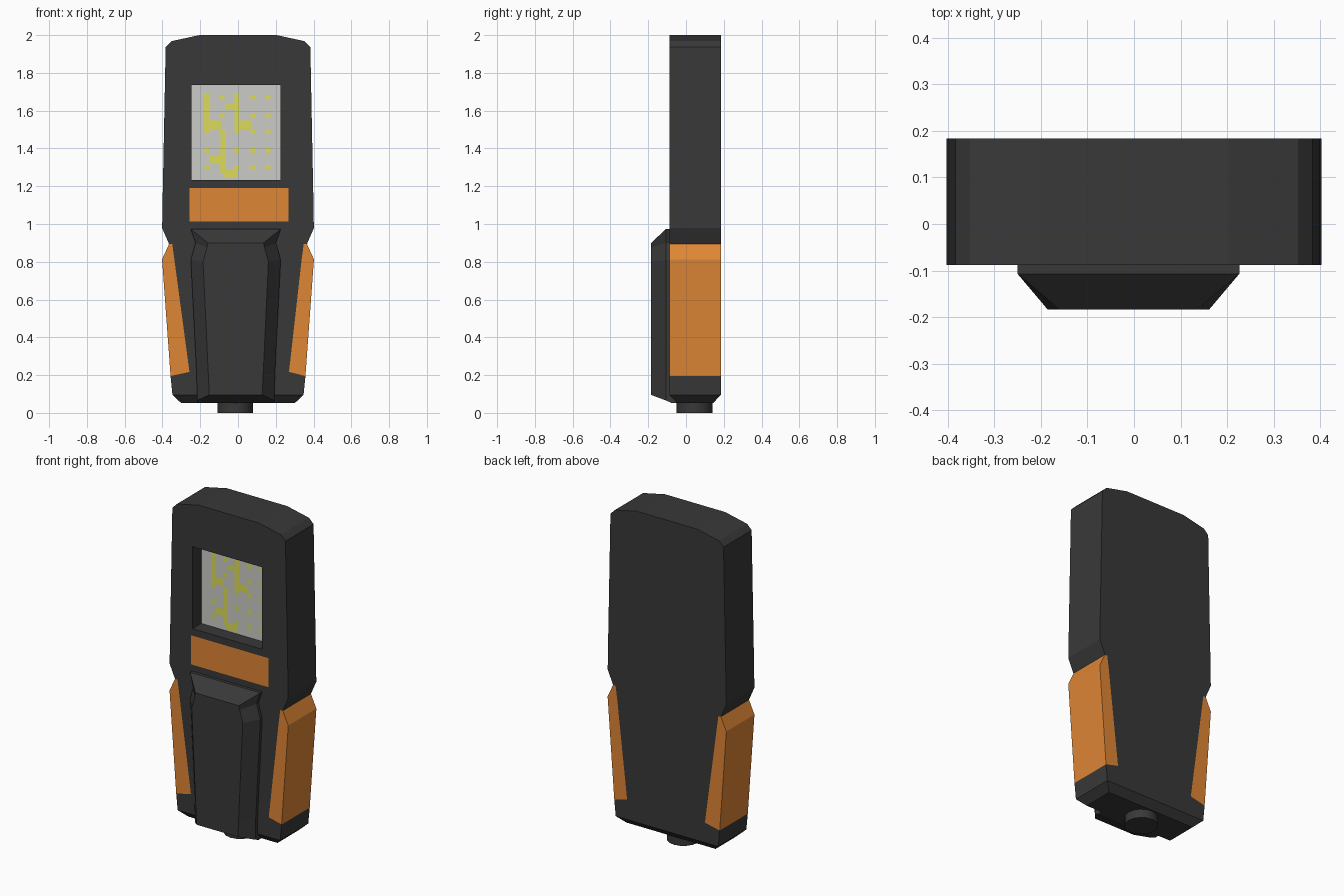
import bpy, bmesh
from mathutils import Vector

if "Cube" in bpy.data.objects:
    bpy.data.objects.remove(bpy.data.objects["Cube"])


def material(name, rgb):
    m = bpy.data.materials.new(name)
    m.diffuse_color = (*rgb, 1)
    m.use_nodes = True
    m.node_tree.nodes["Principled BSDF"].inputs["Base Color"].default_value = m.diffuse_color
    return m


BLACK = material("black_plastic", (0.04, 0.04, 0.04))
ORANGE = material("orange_rubber", (0.74, 0.24, 0.035))
GREY = material("display_grey", (0.60, 0.60, 0.57))
YELLOW = material("display_yellow", (0.72, 0.72, 0.10))


def finish(bm, name, mats):
    bmesh.ops.recalc_face_normals(bm, faces=bm.faces[:])
    mesh = bpy.data.meshes.new(name)
    bm.to_mesh(mesh)
    bm.free()
    for m in mats:
        mesh.materials.append(m)
    ob = bpy.data.objects.new(name, mesh)
    bpy.context.collection.objects.link(ob)
    return ob


FRONT, BACK = -0.088, 0.184

# Housing: front sheet of three columns per row (z, half width, inner left, inner right, inner z lift)
rows = [
    (2.000, 0.204, 0.10, 0.10, 0), (1.968, 0.352, 0.20, 0.20, 0),
    (1.937, 0.383, 0.246, 0.225, 0), (1.735, 0.387, 0.246, 0.225, 0),
    (1.233, 0.397, 0.246, 0.225, 0), (1.190, 0.398, 0.257, 0.267, 0),
    (1.012, 0.401, 0.257, 0.267, 0), (0.979, 0.402, 0.257, 0.267, 0),
    (0.894, 0.365, 0.348, 0.348, 0), (0.813, 0.402, 0.337, 0.337, 0),
    (0.195, 0.357, 0.257, 0.270, 0.022), (0.095, 0.347, 0.25, 0.25, 0),
]
bm = bmesh.new()
grid = []
for z, w, l, r, lift in rows:
    pts = ((-w, z), (-l, z + lift), (r, z + lift), (w, z))
    grid.append([bm.verts.new((x, FRONT, pz)) for x, pz in pts])
for a, b in zip(grid, grid[1:]):
    for c in range(3):
        bm.faces.new((a[c], b[c], b[c + 1], a[c + 1]))
res = bmesh.ops.extrude_face_region(bm, geom=bm.faces[:])
for v in res["geom"]:
    if isinstance(v, bmesh.types.BMVert):
        v.co.y = BACK
bmesh.ops.recalc_face_normals(bm, faces=bm.faces[:])

# Grips and button panel coloured by position
screen = None
for f in bm.faces:
    c = f.calc_center_median()
    if 0.2 < c.z < 0.89 and abs(c.x) > 0.25:
        f.material_index = 1
    elif c.y < -0.08 and abs(c.x) < 0.1:
        if 1.02 < c.z < 1.18:
            f.material_index = 1
        elif 1.24 < c.z < 1.73:
            screen = f

# Tapered bottom
bottom = [f for f in bm.faces if f.normal.z < -0.9 and f.calc_center_median().z < 0.12]
res = bmesh.ops.extrude_face_region(bm, geom=bottom)
mid_y = 0.048
for v in res["geom"]:
    if isinstance(v, bmesh.types.BMVert):
        v.co = Vector((v.co.x * 0.87, mid_y + (v.co.y - mid_y) * 0.71, 0.053))

# Recessed screen
res = bmesh.ops.extrude_discrete_faces(bm, faces=[screen])
SCREEN_Y = FRONT + 0.085
for f in res["faces"]:
    f.material_index = 2
    for v in f.verts:
        v.co.y = SCREEN_Y
finish(bm, "housing", [BLACK, ORANGE, GREY])

# Raised front spine: lofted rings of (half width, z), the last being the bottom corner
CX = -0.012
outer = [(0.238, 0.973), (0.213, 0.90), (0.238, 0.81), (0.207, 0.20)]
inner = [(0.147, 0.90), (0.152, 0.875), (0.173, 0.80), (0.145, 0.20)]
rings = [
    (-0.040, outer + [(0.205, 0.053)]), (-0.077, outer + [(0.205, 0.053)]),
    (-0.107, outer + [(0.205, 0.066)]), (-0.184, inner + [(0.140, 0.095)]),
]
bm = bmesh.new()
loops = []
for y, side in rings:
    pts = [(-x, z) for x, z in side] + [(x, z) for x, z in reversed(side)]
    loops.append([bm.verts.new((CX + x, y, z)) for x, z in pts])
for a, b in zip(loops, loops[1:]):
    n = len(a)
    for i in range(n):
        j = (i + 1) % n
        bm.faces.new((a[i], a[j], b[j], b[i]))
bm.faces.new(loops[0])
bm.faces.new(loops[-1])
finish(bm, "front_spine", [BLACK])

# Round foot plug
bpy.ops.mesh.primitive_cylinder_add(vertices=16, radius=0.094, depth=0.07,
                                    location=(-0.015, 0.045, 0.035))
plug = bpy.context.object
plug.name = "foot_plug"
plug.data.materials.append(BLACK)
bpy.ops.object.shade_smooth_by_angle()

# Display marks: thin plates (x, z, width, height)
marks = [
    (-0.165, 1.59, 0.028, 0.20), (-0.005, 1.59, 0.028, 0.20),
    (-0.078, 1.38, 0.028, 0.22), (-0.035, 1.625, 0.07, 0.03),
    (-0.04, 1.265, 0.08, 0.045), (-0.12, 1.34, 0.06, 0.045),
    (-0.12, 1.525, 0.06, 0.045), (0.04, 1.525, 0.06, 0.045),
]
for x in (-0.165, -0.085, -0.005, 0.08, 0.16):
    for z in (1.30, 1.39, 1.49, 1.575, 1.67):
        marks.append((x, z, 0.026, 0.026))
bm = bmesh.new()
for k, (x, z, w, h) in enumerate(marks):
    y = SCREEN_Y - 0.002 - 0.00005 * k
    bm.faces.new([bm.verts.new((x + sx * w / 2, y, z + sz * h / 2))
                  for sx, sz in ((-1, -1), (1, -1), (1, 1), (-1, 1))])
ob = finish(bm, "display_marks", [YELLOW])
for p in ob.data.polygons:
    if p.normal.y > 0:
        p.flip()
